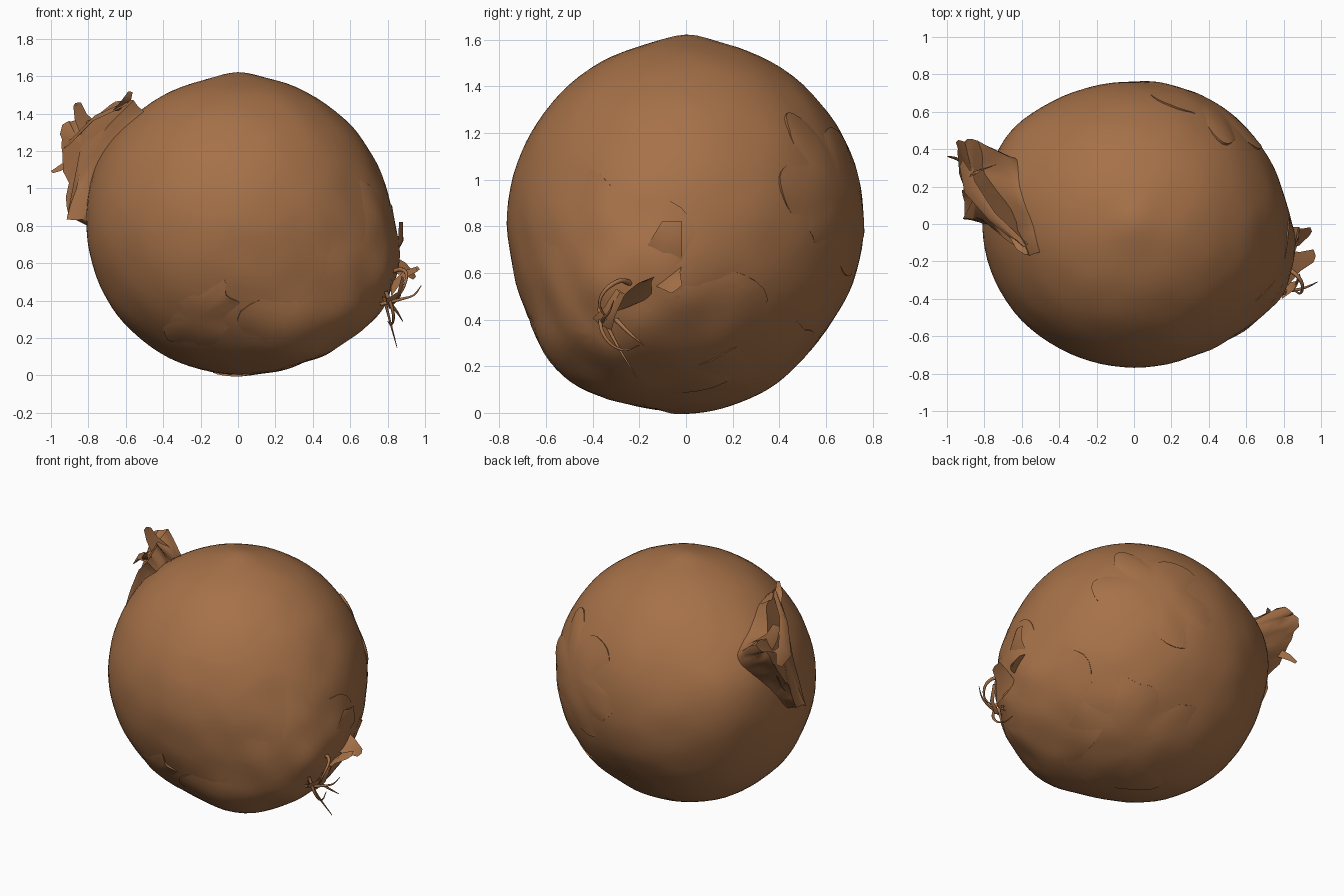
import bpy, bmesh, math, random
from mathutils import Vector, noise

random.seed(4)
if "Cube" in bpy.data.objects:
    bpy.data.objects.remove(bpy.data.objects["Cube"])

skin = bpy.data.materials.new("brown_onion_skin")
skin.use_nodes = True
COLOUR = (0.38, 0.165, 0.065, 1)
skin.diffuse_color = COLOUR
skin.node_tree.nodes["Principled BSDF"].inputs["Base Color"].default_value = COLOUR

CENTRE = Vector((0, 0, 0.81))
ROOT = Vector((0.83, -0.33, -0.38)).normalized()
NECK = Vector((-0.80, 0.20, 0.45)).normalized()
BELLY = Vector((0.36, -0.50, -0.65)).normalized()
SHOULDER = Vector((-0.68, 0.50, 0.20)).normalized()
BACK_LOW = Vector((0.05, 0.75, -0.65)).normalized()
TOP = Vector((0, 0, 1))
# Swellings and dents: direction, height, angular width
SWELLINGS = ((ROOT, 0.115, 0.44), (NECK, 0.025, 0.3), (BELLY, 0.085, 0.35),
             (SHOULDER, 0.04, 0.35), (BACK_LOW, -0.025, 0.4), (TOP, 0.02, 0.15))


def surf(d, lift=0.0):
    """Point on the bulb surface in direction d from its centre."""
    d = d.normalized()
    height = 0.79 if d.z > 0 else 0.805
    r = 1 / math.sqrt((d.x / 0.81) ** 2 + (d.y / 0.765) ** 2 + (d.z / height) ** 2)
    for axis, swell, width in SWELLINGS:
        r += swell * math.exp(-(d.angle(axis) / width) ** 2)
    # The papery root end is more crumpled than the rest
    crumple = 0.005 + 0.02 * math.exp(-(d.angle(ROOT) / 0.6) ** 2)
    r += crumple * noise.noise(d * 4.5)
    return CENTRE + d * (r + lift)


def finish(bm, name, angle=40):
    bmesh.ops.recalc_face_normals(bm, faces=bm.faces)
    mesh = bpy.data.meshes.new(name)
    bm.to_mesh(mesh)
    bm.free()
    ob = bpy.data.objects.new(name, mesh)
    bpy.context.collection.objects.link(ob)
    mesh.materials.append(skin)
    bpy.ops.object.select_all(action='DESELECT')
    ob.select_set(True)
    bpy.context.view_layer.objects.active = ob
    bpy.ops.object.shade_smooth_by_angle(angle=math.radians(angle))


def loft(rings, name, cap=None, angle=40):
    """Skin a list of closed point rings, with an optional centre point at the end."""
    bm = bmesh.new()
    rows = [[bm.verts.new(p) for p in ring] for ring in rings]
    n = len(rows[0])
    for a, b in zip(rows, rows[1:]):
        for i in range(n):
            j = (i + 1) % n
            bm.faces.new((a[i], a[j], b[j], b[i]))
    if cap is not None:
        c = bm.verts.new(cap)
        for i in range(n):
            bm.faces.new((rows[-1][i], rows[-1][(i + 1) % n], c))
    finish(bm, name, angle)


# Bulb
bm = bmesh.new()
bmesh.ops.create_icosphere(bm, subdivisions=5, radius=1)
for v in bm.verts:
    v.co = surf(v.co)
finish(bm, "bulb", 60)


# Loose skin layers: thin ragged sheets whose border lifts only in places
def peel(name, direction, spread, lift, stretch=1.0):
    axis = Vector(direction).normalized()
    u = axis.orthogonal().normalized()
    w = axis.cross(u)
    phase = Vector((random.uniform(0, 9), random.uniform(0, 9), 0))
    steps, count = 12, 72
    rings = []
    for s in range(steps, 0, -1):
        ring = []
        for i in range(count):
            t = math.tau * i / count
            side = u * math.cos(t) + w * math.sin(t) * stretch
            rag = 1 + 0.35 * noise.noise(phase + Vector((math.cos(t), math.sin(t), 0)) * 1.8)
            k = s / steps
            a = spread * rag * k
            edge = lift * k ** 3 * (noise.noise(phase + side * 2) - 0.1)
            # Sink the sheet just under the skin where it is not loose
            ring.append(surf(axis * math.cos(a) + side * math.sin(a), 0.004 * (1 - k ** 3) + edge))
        rings.append(ring)
    rings.insert(0, [CENTRE + (p - CENTRE) * 0.98 for p in rings[0]])
    loft(rings, name, cap=surf(axis, 0.004), angle=50)


peel("root_skin", ROOT + BELLY * 0.4, 0.72, 0.03)
peel("back_peel", (0.45, 0.8, 0.15), 0.5, 0.03, 0.7)
peel("underside_peel", (0.25, 0.3, -0.8), 0.5, 0.02)
peel("front_low_peel", (-0.25, -0.6, -0.55), 0.35, 0.02, 0.6)

# Dried neck: a twisted, three-lobed sleeve flaring into the bulb
lip = [Vector(p) for p in (
    (-.56, -.17, 1.47), (-.69, -.08, 1.34), (-.82, .03, 1.15), (-.91, .02, .84),
    (-.91, .12, .85), (-.91, .22, 1.08), (-.95, .36, 1.18), (-.94, .45, 1.34),
    (-.84, .45, 1.38), (-.79, .26, 1.37), (-.66, .08, 1.46))]
outline = [p.lerp(lip[(i + 1) % len(lip)], k / 4) for i, p in enumerate(lip) for k in range(4)]
count = len(outline)
# The foot follows a rounded version of the lip
foot = [sum((outline[(i + j) % count] for j in range(-4, 5)), Vector()) / 9 for i in range(count)]
rings = []
for k in (0, 0.15, 0.3, 0.45, 0.6, 0.8, 1):
    ring = []
    for i, (p, q) in enumerate(zip(outline, foot)):
        d = (q - CENTRE).normalized()
        base = surf(d + (d - NECK) * 0.3, -0.012)
        fold = 0.025 * k * noise.noise(Vector((i * 0.7, k * 1.5, 3)))
        ring.append(base.lerp(p, k) - d * 0.03 * math.sin(math.pi * k) + Vector((fold, -fold, fold)))
    rings.append(ring)
loft(rings, "neck", cap=Vector((-.84, .17, 1.23)), angle=50)


# Ragged scraps: tapering strips that follow a path
def scrap(name, points, width, side):
    pts, side = [Vector(p) for p in points], Vector(side).normalized()
    rings = []
    for i, p in enumerate(pts):
        half = side * width * (0.5 - 0.3 * i / (len(pts) - 1)) * random.uniform(0.85, 1.15)
        bow = (p - CENTRE).normalized() * 0.012
        rings.append([p - half, p + bow, p + half, p - bow * 0.3])
    loft(rings, name, angle=45)


scrap("neck_tip_upper", [(-.78, .30, 1.3), (-.84, .28, 1.38), (-.86, .26, 1.45)], .12, (1, .4, .5))
scrap("neck_tip_outer", [(-.88, .30, 1.15), (-.95, .35, 1.11), (-.99, .36, 1.09)], .06, (0, .5, 1))
scrap("neck_tip_front", [(-.64, -.06, 1.42), (-.60, -.14, 1.47), (-.58, -.16, 1.51)], .08, (1, -.2, .3))
scrap("neck_ridge", [(-.90, .35, 1.25), (-.88, .20, 1.26), (-.76, .04, 1.38), (-.58, -.12, 1.46)], .12, (.5, .6, .6))
scrap("root_flap_upper", [(.80, -.12, .60), (.87, -.09, .72), (.87, -.06, .82)], .2, (.2, 1, 0))
scrap("root_flap_outer", [(.82, -.24, .46), (.89, -.20, .54), (.96, -.17, .57)], .18, (0, 1, .4))
scrap("root_flap_side", [(.80, -.08, .60), (.89, -.07, .57), (.94, -.04, .53)], .16, (.1, .8, .6))
scrap("root_flap_lower", [(.80, -.36, .38), (.86, -.33, .43), (.88, -.28, .52)], .1, (.2, .8, -.5))


# Dry root hairs
def hair(name, points, thick=0.011):
    curve = bpy.data.curves.new(name, 'CURVE')
    curve.dimensions = '3D'
    curve.bevel_depth, curve.bevel_resolution, curve.resolution_u = thick, 1, 6
    spline = curve.splines.new('BEZIER')
    spline.bezier_points.add(len(points) - 1)
    for i, (bp, p) in enumerate(zip(spline.bezier_points, points)):
        bp.co = p
        bp.handle_left_type = bp.handle_right_type = 'AUTO'
        bp.radius = 1 - 0.8 * i / (len(points) - 1)
    curve.materials.append(skin)
    bpy.context.collection.objects.link(bpy.data.objects.new(name, curve))


hair("root_hair_long", [(.76, -.36, .38), (.88, -.35, .41), (.94, -.33, .43), (.98, -.31, .48)])
hair("root_hair_down", [(.78, -.36, .42), (.81, -.30, .30), (.85, -.21, .15)])
hair("root_hair_short", [(.80, -.30, .40), (.85, -.24, .34), (.88, -.18, .29)])
hair("root_hair_loop", [(.80, -.22, .55), (.89, -.30, .56), (.89, -.37, .48), (.84, -.34, .40)], 0.014)
hair("root_hair_curl", [(.79, -.37, .45), (.83, -.35, .33), (.82, -.27, .27), (.80, -.20, .29)])
